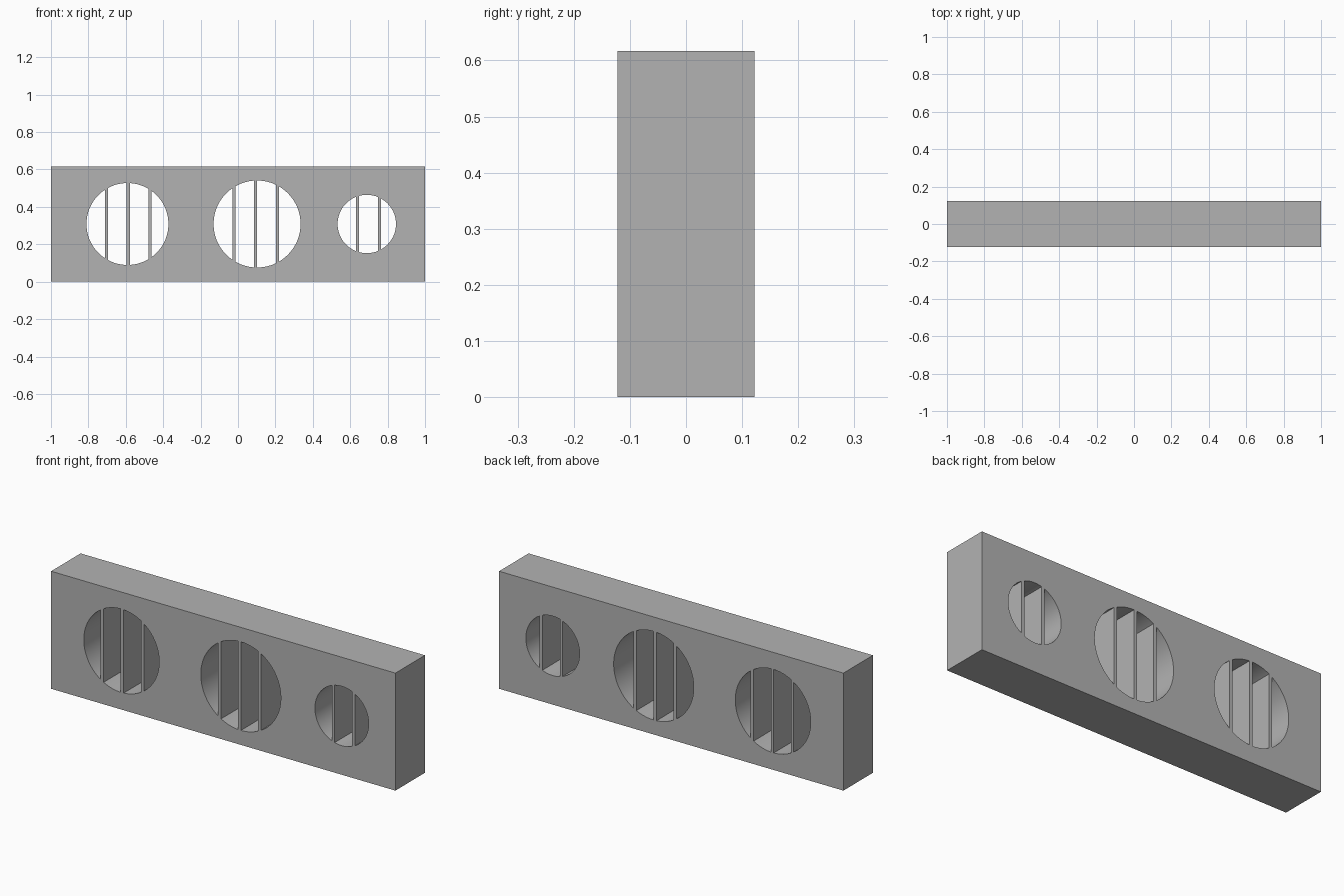
import bpy, bmesh
from math import acos, cos, sin, pi

cube = bpy.data.objects.get("Cube")
if cube:
    bpy.data.objects.remove(cube, do_unlink=True)

LENGTH, DEPTH, HEIGHT = 2.0, 0.245, 0.617
MID_Z = HEIGHT / 2
BAR = 0.017

# Each round opening: centre x, radius, bar positions
OPENINGS = [
    (-0.591, 0.219, (-0.703, -0.587, -0.470)),
    (0.102, 0.2325, (-0.021, 0.094, 0.211)),
    (0.6885, 0.156, (0.639, 0.757)),
]

grey = bpy.data.materials.new("plain_grey")
grey.use_nodes = True
GREY = (0.45, 0.45, 0.45, 1)
grey.diffuse_color = GREY
grey.node_tree.nodes["Principled BSDF"].inputs["Base Color"].default_value = GREY


def prism(name, outline, depth):
    """Extrude an x-z outline along y, centred on y = 0."""
    bm = bmesh.new()
    face = bm.faces.new([bm.verts.new((x, -depth / 2, z)) for x, z in outline])
    new = bmesh.ops.extrude_face_region(bm, geom=[face])["geom"]
    moved = [v for v in new if isinstance(v, bmesh.types.BMVert)]
    bmesh.ops.translate(bm, verts=moved, vec=(0, depth, 0))
    bmesh.ops.recalc_face_normals(bm, faces=bm.faces)
    mesh = bpy.data.meshes.new(name)
    bm.to_mesh(mesh)
    bm.free()
    mesh.materials.append(grey)
    obj = bpy.data.objects.new(name, mesh)
    bpy.context.collection.objects.link(obj)
    return obj


def slot_outline(cx, r, left, right, steps=32):
    """Slice of a circle between two vertical lines."""
    a = acos(max(-1, min(1, (left - cx) / r)))
    b = acos(max(-1, min(1, (right - cx) / r)))
    angles = [a + (b - a) * i / steps for i in range(steps + 1)]
    top = [(cx + r * cos(t), MID_Z + r * sin(t)) for t in angles]
    bottom = [(x, 2 * MID_Z - z) for x, z in reversed(top)]
    # Drop the doubled point where a slice ends at the circle's side
    points = []
    for p in top + bottom:
        if all(abs(p[0] - q[0]) + abs(p[1] - q[1]) > 1e-5 for q in points):
            points.append(p)
    return points


# Solid block
half = LENGTH / 2
block = prism("grille_block",
              [(-half, 0), (half, 0), (half, HEIGHT), (-half, HEIGHT)], DEPTH)

# Slots between the bars, cut right through the block
cutters = []
for cx, r, bars in OPENINGS:
    starts = [cx - r] + [b + BAR / 2 for b in bars]
    ends = [b - BAR / 2 for b in bars] + [cx + r]
    for left, right in zip(starts, ends):
        cutter = prism("slot_cutter", slot_outline(cx, r, left, right), DEPTH * 2)
        cutter.hide_render = True
        mod = block.modifiers.new("slot", "BOOLEAN")
        mod.operation = "DIFFERENCE"
        mod.solver = "EXACT"
        mod.object = cutter
        cutters.append(cutter)

# Bake the cuts and remove the cutters
bpy.ops.object.select_all(action="DESELECT")
block.select_set(True)
bpy.context.view_layer.objects.active = block
for mod in list(block.modifiers):
    bpy.ops.object.modifier_apply(modifier=mod.name)
for cutter in cutters:
    bpy.data.objects.remove(cutter, do_unlink=True)

bpy.ops.object.shade_smooth_by_angle(angle=pi / 6)
